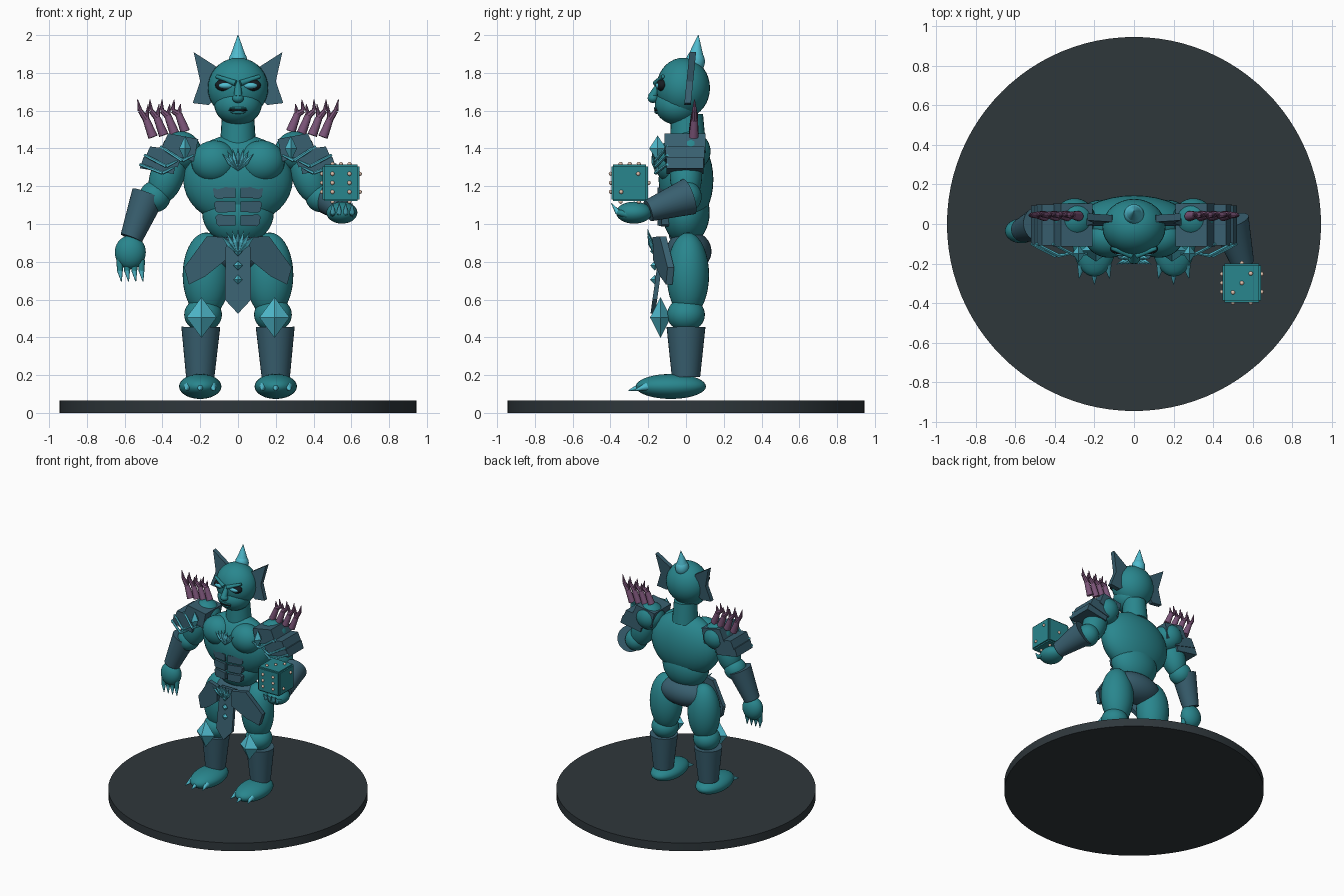
import bpy, bmesh, math
from mathutils import Vector, Matrix

if "Cube" in bpy.data.objects:
    bpy.data.objects.remove(bpy.data.objects["Cube"])


def material(name, r, g, b):
    m = bpy.data.materials.new(name)
    m.diffuse_color = (r, g, b, 1)
    m.use_nodes = True
    m.node_tree.nodes["Principled BSDF"].inputs["Base Color"].default_value = m.diffuse_color
    return m


TEAL = material("teal_skin", 0.022, 0.24, 0.27)
DARK = material("slate_armour", 0.04, 0.115, 0.16)
CYAN = material("bright_cyan", 0.08, 0.50, 0.62)
PURPLE = material("coral_purple", 0.20, 0.09, 0.19)
STONE = material("dark_stone", 0.028, 0.038, 0.044)
CREAM = material("cream_pips", 0.75, 0.53, 0.42)
BLACK = material("black", 0.008, 0.012, 0.016)


def finish(name, bm, mat, smooth=True):
    bmesh.ops.recalc_face_normals(bm, faces=bm.faces)
    me = bpy.data.meshes.new(name)
    bm.to_mesh(me)
    bm.free()
    me.materials.append(mat)
    ob = bpy.data.objects.new(name, me)
    bpy.context.collection.objects.link(ob)
    if smooth:
        bpy.ops.object.select_all(action='DESELECT')
        ob.select_set(True)
        bpy.context.view_layer.objects.active = ob
        bpy.ops.object.shade_smooth_by_angle(angle=math.radians(40))
    return ob


def aim(axis):
    return Vector(axis).to_track_quat('Z', 'Y').to_matrix().to_4x4()


def ball(name, loc, r, mat, axis=(0, 0, 1), seg=32, rings=18, smooth=True):
    r = r if isinstance(r, tuple) else (r, r, r)
    rot = Matrix() if tuple(axis) == (0, 0, 1) else aim(axis)
    bm = bmesh.new()
    bmesh.ops.create_uvsphere(bm, u_segments=seg, v_segments=rings, radius=1,
                              matrix=Matrix.Translation(loc) @ rot @ Matrix.Diagonal((*r, 1)))
    return finish(name, bm, mat, smooth)


def gem(name, loc, r, mat, axis=(0, 0, 1)):
    return ball(name, loc, r, mat, axis, 4, 2, False)


def limb(name, p, q, r1, r2, mat, seg=24):
    p, q = Vector(p), Vector(q)
    bm = bmesh.new()
    bmesh.ops.create_cone(bm, cap_ends=True, segments=seg, radius1=r1, radius2=r2,
                          depth=(q - p).length,
                          matrix=Matrix.Translation((p + q) / 2) @ aim(q - p))
    return finish(name, bm, mat)


def slab(name, pts, s, y_at, thick, mat):
    """Plate with an (x, z) outline, mirrored by s, its depth given by y_at."""
    bm = bmesh.new()
    rows = [[bm.verts.new((s * x, y_at(x, z) + d, z)) for x, z in pts]
            for d in (-thick / 2, thick / 2)]
    bm.faces.new(rows[0])
    bm.faces.new(rows[1][::-1])
    n = len(pts)
    for i in range(n):
        j = (i + 1) % n
        bm.faces.new((rows[0][i], rows[1][i], rows[1][j], rows[0][j]))
    return finish(name, bm, mat, False)


def fan(name, root, length, lean):
    # shell ornament made of radiating ribs
    for i in range(7):
        a = math.radians(-42 + 14 * i)
        d = Vector((math.sin(a), lean, math.cos(a))).normalized()
        gem(f"{name}_rib_{i}", Vector(root) + d * length / 2,
            (0.014, 0.014, length / 2), CYAN, d)


# Base
limb("base_disc", (0, 0, 0), (0, 0, 0.065), 0.945, 0.945, STONE, 96)

# Head
ball("cranium", (0, -0.015, 1.72), (0.16, 0.142, 0.16), TEAL)
ball("jaw", (0, -0.045, 1.63), (0.125, 0.12, 0.105), TEAL)
limb("neck", (0, 0.01, 1.42), (0, 0.005, 1.58), 0.095, 0.085, TEAL)
ball("horn_root", (0, 0.05, 1.86), (0.05, 0.05, 0.06), CYAN)
limb("horn", (0, 0.05, 1.87), (0, 0.065, 2.0), 0.048, 0.002, CYAN)
limb("nose_bridge", (0, -0.14, 1.745), (0, -0.18, 1.67), 0.014, 0.024, TEAL)
ball("nose_tip", (0, -0.175, 1.665), (0.03, 0.028, 0.024), TEAL)
ball("mouth", (0, -0.157, 1.603), (0.05, 0.012, 0.008), BLACK)
ball("upper_lip", (0, -0.155, 1.613), (0.045, 0.015, 0.008), TEAL)
ball("lower_lip", (0, -0.153, 1.592), (0.04, 0.015, 0.009), TEAL)

# Torso
ball("chest", (0, 0, 1.235), (0.29, 0.145, 0.24), TEAL)
ball("belly", (0, 0, 1.06), (0.19, 0.125, 0.17), TEAL)
ball("pelvis", (0, 0.015, 0.855), (0.21, 0.12, 0.11), DARK)
fan("chest_fan", (0, -0.165, 1.28), 0.125, -0.08)
fan("waist_fan", (0, -0.17, 0.84), 0.14, -0.25)
slab("loincloth", [(-0.065, 0.92), (0.065, 0.92), (0.07, 0.6), (0, 0.525), (-0.07, 0.6)],
     1, lambda x, z: -0.165 + 0.14 * (z - 0.6), 0.025, DARK)
for i, z in enumerate((0.855, 0.78, 0.705)):
    gem(f"loincloth_stud_{i}", (0, -0.165, z), (0.024, 0.025, 0.026), CYAN)

EAR = [(0.235, 1.91), (0.11, 1.83), (0.10, 1.68), (0.155, 1.63), (0.24, 1.64), (0.2, 1.755)]
TASSET = [(0.06, 0.93), (0.165, 0.935), (0.285, 0.77), (0.26, 0.68), (0.17, 0.725), (0.065, 0.81)]
PAULDRON = [
    [(0.21, 1.45), (0.37, 1.48), (0.41, 1.39), (0.235, 1.33)],
    [(0.29, 1.39), (0.465, 1.41), (0.495, 1.345), (0.32, 1.30)],
    [(0.33, 1.33), (0.50, 1.355), (0.52, 1.295), (0.34, 1.265)],
]

for s, side in ((-1, "right"), (1, "left")):
    # Face and ear fin
    slab(f"ear_fin_{side}", EAR, s, lambda x, z: 0.02 + 0.1 * (z - 1.75), 0.035, DARK)
    ball(f"eye_socket_{side}", (s * 0.065, -0.125, 1.735), (0.056, 0.03, 0.034), BLACK)
    ball(f"eye_{side}", (s * 0.064, -0.14, 1.733), (0.04, 0.022, 0.018), CYAN)
    limb(f"brow_{side}", (s * 0.012, -0.16, 1.745), (s * 0.115, -0.122, 1.782),
         0.016, 0.01, TEAL, 10)

    # Chest and abdominal plates
    ball(f"pectoral_{side}", (s * 0.125, -0.07, 1.33), (0.122, 0.1, 0.112), TEAL)
    for i, (w, z) in enumerate(((0.133, 1.165), (0.127, 1.09), (0.12, 1.018))):
        slab(f"ab_plate_{side}_{i}",
             [(0.012, z + 0.028), (w - 0.012, z + 0.032), (w, z + 0.02),
              (w - 0.008, z - 0.02), (w - 0.02, z - 0.03), (0.012, z - 0.026)],
             s, lambda x, z: -0.132 + 0.2 * x, 0.04, DARK)

    # Hip plate and leg
    slab(f"hip_plate_{side}", TASSET, s, lambda x, z: -0.18 + 0.35 * x, 0.035, DARK)
    ball(f"thigh_{side}", (s * 0.168, 0.01, 0.73), (0.125, 0.112, 0.225), TEAL)
    ball(f"knee_{side}", (s * 0.185, 0, 0.52), (0.1, 0.1, 0.09), TEAL)
    limb(f"greave_{side}", (s * 0.2, 0, 0.19), (s * 0.197, 0, 0.455), 0.075, 0.103, DARK, 32)
    gem(f"knee_gem_{side}", (s * 0.193, -0.135, 0.505), (0.08, 0.055, 0.108), CYAN)
    ball(f"foot_{side}", (s * 0.2, -0.08, 0.14), (0.112, 0.186, 0.066), TEAL)
    for i in (-1, 0, 1):
        x, y = s * 0.2 + i * 0.065, -0.235 + 0.03 * abs(i)
        limb(f"toe_claw_{side}_{i + 1}", (x, y, 0.14), (x + i * 0.012, y - 0.07, 0.118),
             0.022, 0.002, CYAN, 12)

    # Upper arm and layered shoulder armour
    ball(f"shoulder_{side}", (s * 0.3, 0.025, 1.385), 0.105, TEAL)
    ball(f"upper_arm_{side}", (s * 0.375, 0, 1.255), (0.085, 0.09, 0.155), TEAL, (s * 0.35, 0, -1))
    ball(f"elbow_{side}", (s * 0.44, 0, 1.145), 0.083, TEAL)
    for i, pts in enumerate(PAULDRON):
        slab(f"pauldron_{side}_{i}", pts, s, lambda x, z: -0.005, 0.215 - 0.01 * i, DARK)
        (xo, zo), (xi, zi) = pts[2], pts[3]
        mid = (s * (xi + 0.06), -0.16, zi + 0.005)
        limb(f"trim_outer_{side}_{i}", (s * xo, -0.1, zo + 0.02), mid, 0.008, 0.01, CYAN, 6)
        limb(f"trim_inner_{side}_{i}", mid, (s * xi, -0.15, zi + 0.035), 0.01, 0.006, CYAN, 6)
    gem(f"shoulder_gem_{side}", (s * 0.28, -0.15, 1.4), (0.032, 0.045, 0.068), CYAN)

    # Coral spines on the shoulder
    for i in range(4):
        bx, bz = 0.45 - 0.057 * i, 1.46 + 0.01 * i
        fork = (s * (bx + 0.035), 0.045, bz + 0.09)
        limb(f"coral_stem_{side}_{i}", (s * bx, 0.04, bz), fork, 0.026, 0.019, PURPLE, 10)
        bend = (s * (bx + 0.068), 0.045, 1.60)
        limb(f"coral_bend_{side}_{i}", fork, bend, 0.018, 0.013, PURPLE, 8)
        limb(f"coral_tip_{side}_{i}", bend, (s * (bx + 0.082 - 0.008 * i), 0.045, 1.66),
             0.013, 0.002, PURPLE, 8)
        limb(f"coral_branch_{side}_{i}", fork, (s * (bx + 0.025), 0.045, 1.635),
             0.016, 0.002, PURPLE, 8)

# Lowered forearm and hand
limb("bracer_right", (-0.475, 0, 1.155), (-0.565, -0.03, 0.925), 0.09, 0.06, DARK, 32)
ball("hand_right", (-0.57, -0.035, 0.85), (0.082, 0.062, 0.09), TEAL)
for i in range(4):
    x = -0.625 + 0.038 * i
    limb(f"finger_right_{i}", (x, -0.045, 0.81), (x, -0.05, 0.75), 0.02, 0.016, TEAL, 10)
    limb(f"finger_claw_right_{i}", (x, -0.05, 0.755), (x + 0.008, -0.058, 0.695),
         0.016, 0.002, CYAN, 10)

# Raised forearm and hand
limb("bracer_left", (0.485, 0.015, 1.145), (0.55, -0.2, 1.07), 0.098, 0.058, DARK, 32)
ball("hand_left", (0.55, -0.275, 1.06), (0.082, 0.095, 0.058), TEAL)
for i in range(4):
    x = 0.502 + 0.034 * i
    limb(f"finger_left_{i}", (x, -0.31, 1.05), (x, -0.365, 1.062), 0.02, 0.015, TEAL, 10)
    limb(f"finger_claw_left_{i}", (x, -0.36, 1.06), (x, -0.395, 1.11), 0.015, 0.002, CYAN, 10)

# Die held on the hand
C = Vector((0.545, -0.298, 1.218))
bm = bmesh.new()
bmesh.ops.create_cube(bm, size=0.195, matrix=Matrix.Translation(C))
bmesh.ops.bevel(bm, geom=bm.edges[:], offset=0.01, segments=2, affect='EDGES')
finish("die", bm, TEAL)
corners = [(-1, -1), (-1, 1), (1, -1), (1, 1)]
FACES = [  # normal axis, sign, pip layout
    (1, -1, corners + [(-1, 0), (1, 0)]), (1, 1, [(0, 0)]),
    (0, 1, [(-1, -1), (1, 1)]), (0, -1, corners + [(0, 0)]),
    (2, 1, [(-1, -1), (0, 0), (1, 1)]), (2, -1, corners),
]
for k, (ax, sign, layout) in enumerate(FACES):
    for i, (u, v) in enumerate(layout):
        p = [u * 0.045, v * 0.048]
        p.insert(ax, sign * 0.1)
        ball(f"pip_{k}_{i}", C + Vector(p), 0.011, CREAM, seg=12, rings=8)
